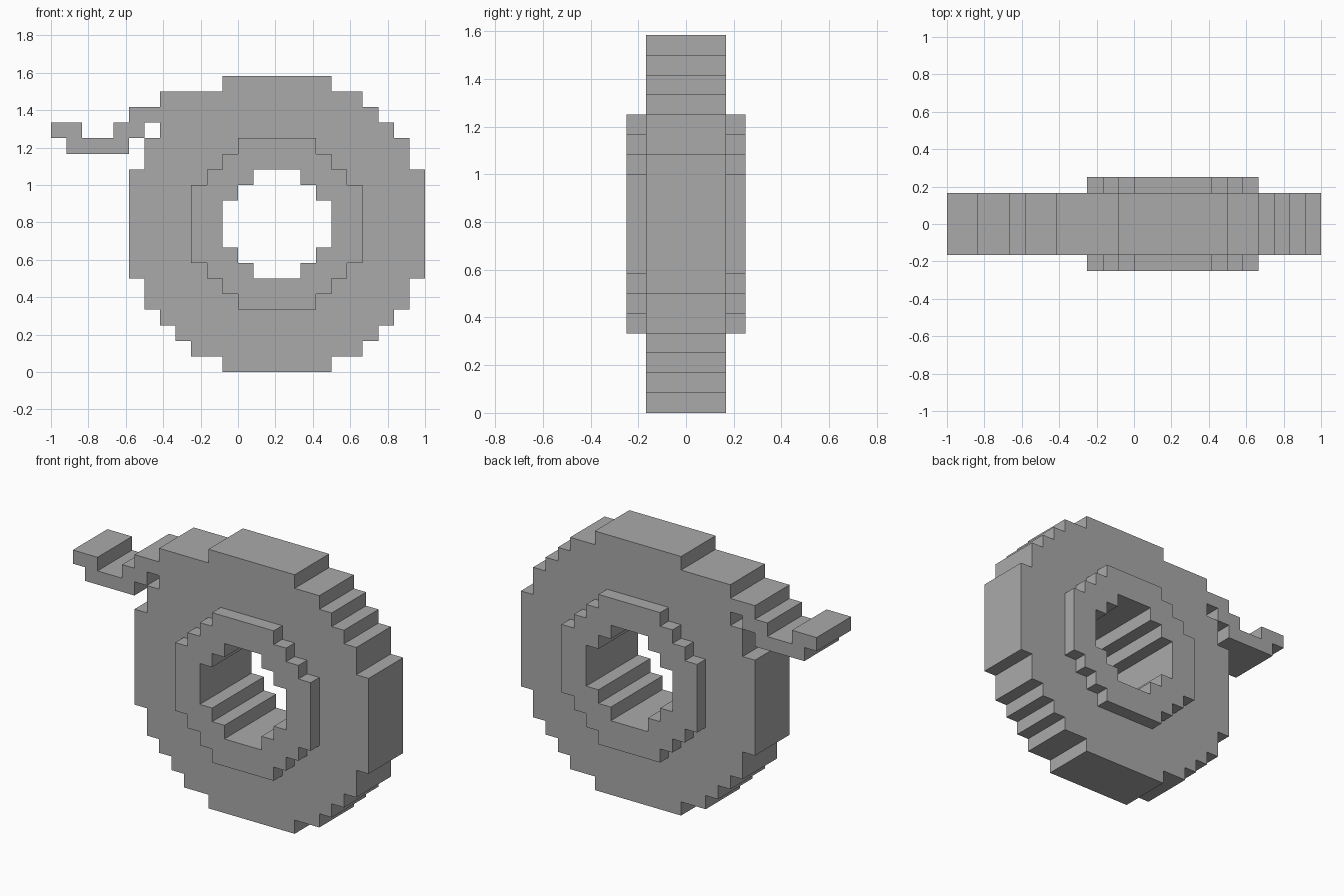
import bpy
import bmesh
from math import pi

U = 1 / 12                   # edge length of one block
CX, CZ = 2.5, 9.5            # wheel centre, in blocks

cube = bpy.data.objects.get("Cube")
if cube:
    bpy.data.objects.remove(cube, do_unlink=True)

grey = bpy.data.materials.new("plain grey")
grey.use_nodes = True
colour = (0.4, 0.4, 0.4, 1)
grey.diffuse_color = colour
grey.node_tree.nodes["Principled BSDF"].inputs["Base Color"].default_value = colour


def stepped_round(steps):
    """Closed staircase outline from (half width, half height) steps of a quarter."""
    quarter = []
    for i, (w, h) in enumerate(steps):
        quarter.append((w, h))
        if i + 1 < len(steps):
            quarter.append((steps[i + 1][0], h))
    half = quarter + [(-x, z) for x, z in reversed(quarter)]
    full = half + [(x, -z) for x, z in reversed(half)]
    return [(x + CX, z + CZ) for x, z in full]


def slab(name, outlines, y_mid, depth):
    """Extrude outlines along y; inner outlines become holes."""
    curve = bpy.data.curves.new(name, "CURVE")
    curve.dimensions = "2D"
    curve.fill_mode = "BOTH"
    curve.extrude = depth * U / 2
    for outline in outlines:
        spline = curve.splines.new("POLY")
        spline.points.add(len(outline) - 1)
        for point, (x, z) in zip(spline.points, outline):
            point.co = (x * U, z * U, 0, 1)
        spline.use_cyclic_u = True
    obj = bpy.data.objects.new(name, curve)
    bpy.context.collection.objects.link(obj)
    obj.rotation_euler.x = pi / 2
    obj.location.y = y_mid * U
    bpy.ops.object.select_all(action="DESELECT")
    obj.select_set(True)
    bpy.context.view_layer.objects.active = obj
    bpy.ops.object.convert(target="MESH")
    obj = bpy.context.object
    obj.name = name
    # Weld caps to walls and keep every face flat
    bm = bmesh.new()
    bm.from_mesh(obj.data)
    bmesh.ops.remove_doubles(bm, verts=bm.verts, dist=0.0001)
    bmesh.ops.recalc_face_normals(bm, faces=bm.faces)
    for face in bm.faces:
        face.smooth = False
        face.material_index = 0
    bm.to_mesh(obj.data)
    bm.free()
    obj.data.materials.clear()
    obj.data.materials.append(grey)
    return obj


rim = stepped_round([(9.5, 3.5), (8.5, 5.5), (7.5, 6.5),
                     (6.5, 7.5), (5.5, 8.5), (3.5, 9.5)])
collar = stepped_round([(5.5, 2.5), (4.5, 3.5), (3.5, 4.5), (2.5, 5.5)])
bore = stepped_round([(3.5, 1.5), (2.5, 2.5), (1.5, 3.5)])

# Main wheel with its central opening
slab("wheel", [rim, bore], 0, 4)

# Raised collars on both faces
for name, side in (("front_collar", -1), ("back_collar", 1)):
    slab(name, [collar, bore], side * 2.5, 1)

# Loose strip trailing off the upper right-hand side
strip = [(9, 18), (7, 18), (7, 17), (5, 17), (5, 16), (4, 16), (4, 15),
         (2, 15), (2, 16), (0, 16), (0, 15), (1, 15), (1, 14), (5, 14),
         (5, 15), (6, 15), (6, 16), (8, 16), (8, 17), (9, 17)]
slab("loose_strip", [[(x - 12, z) for x, z in strip]], 0, 4)
